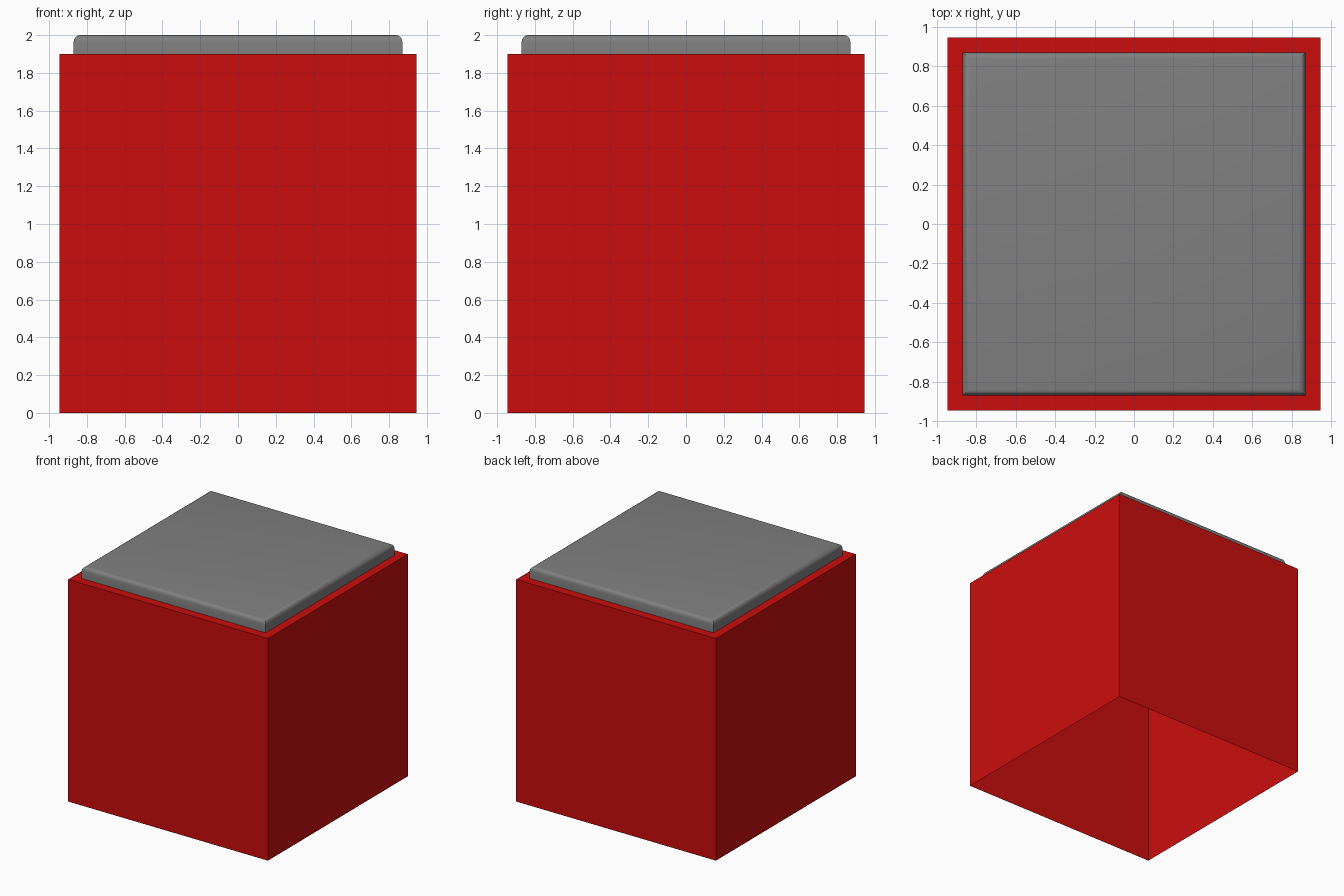
import bpy, bmesh

if "Cube" in bpy.data.objects:
    bpy.data.objects.remove(bpy.data.objects["Cube"])


def material(name, rgb):
    m = bpy.data.materials.new(name)
    m.diffuse_color = (*rgb, 1)
    m.use_nodes = True
    m.node_tree.nodes["Principled BSDF"].inputs["Base Color"].default_value = m.diffuse_color
    return m


def open_box(name, half, z0, z1, mat, bevel=0):
    """Box without a floor; optionally rounds the top rim."""
    bm = bmesh.new()
    bmesh.ops.create_cube(bm, size=2)
    for v in bm.verts:
        v.co = (v.co.x * half, v.co.y * half, z1 if v.co.z > 0 else z0)
    floor = [f for f in bm.faces if f.normal.z < -0.5]
    bmesh.ops.delete(bm, geom=floor, context='FACES_ONLY')
    if bevel:
        rim = [e for e in bm.edges if all(v.co.z > z1 - 1e-4 for v in e.verts)]
        bmesh.ops.bevel(bm, geom=rim, offset=bevel, segments=4, profile=0.5,
                        affect='EDGES', clamp_overlap=True)
    mesh = bpy.data.meshes.new(name)
    bm.to_mesh(mesh)
    bm.free()
    mesh.materials.append(mat)
    ob = bpy.data.objects.new(name, mesh)
    bpy.context.collection.objects.link(ob)
    return ob


red = material("red", (0.6, 0.004, 0.004))
grey = material("grey", (0.216, 0.216, 0.216))

# hollow body, open underneath
open_box("body", 0.945, 0.0, 1.9, red)

# lid pad with rounded top rim
lid = open_box("lid", 0.87, 1.9, 2.0, grey, bevel=0.035)
bpy.context.view_layer.objects.active = lid
lid.select_set(True)
bpy.ops.object.shade_smooth_by_angle(angle=0.6)
